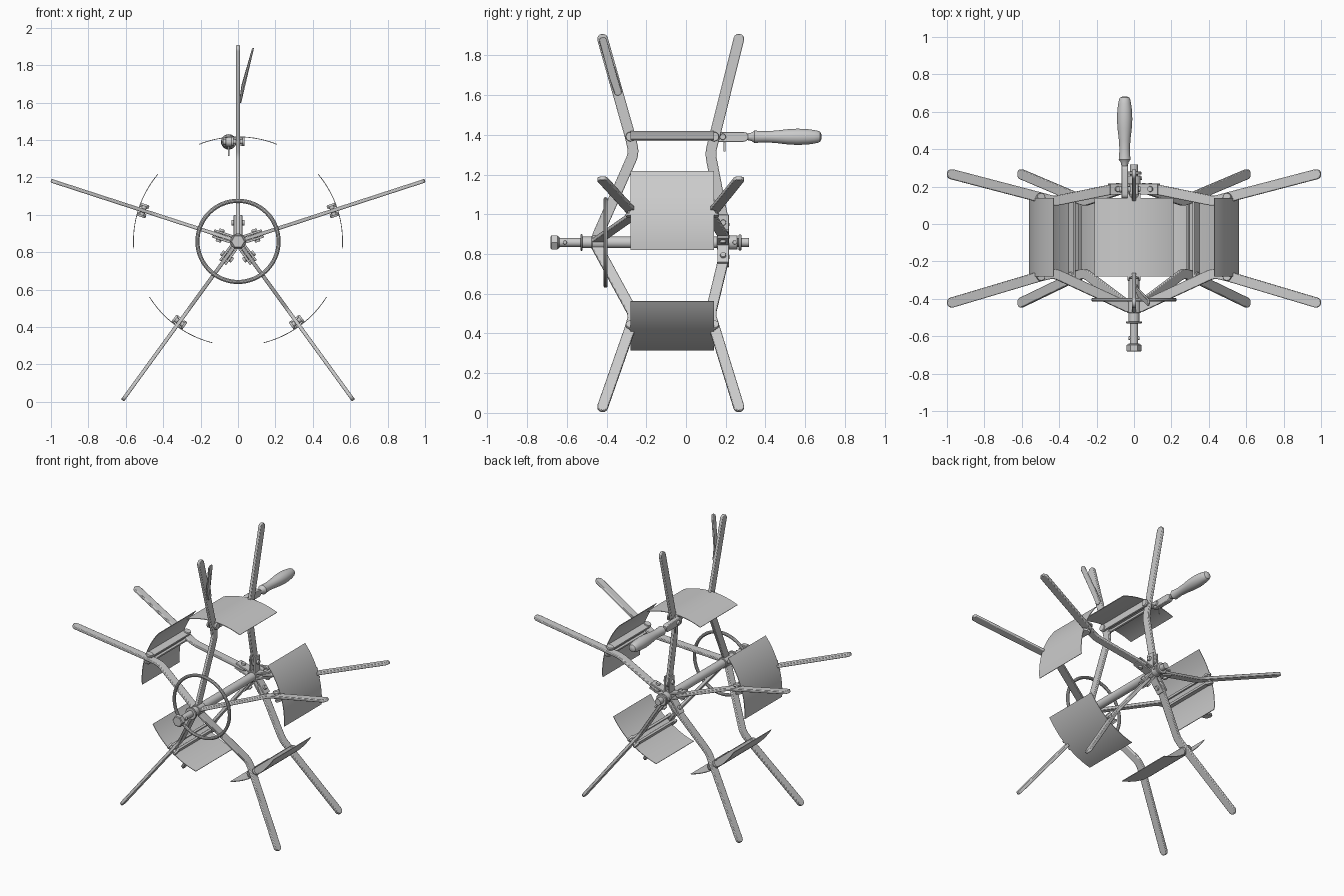
import bpy, bmesh, math
from mathutils import Matrix, Vector

if "Cube" in bpy.data.objects:
    bpy.data.objects.remove(bpy.data.objects["Cube"])

CENTRE = Matrix.Translation((0, 0, 0.858))


def spoke(k):
    return CENTRE @ Matrix.Rotation(math.radians(72 * k), 4, 'Y')


def finish(bm, name, mat, bevel=0.0, smooth=True):
    bmesh.ops.recalc_face_normals(bm, faces=bm.faces)
    me = bpy.data.meshes.new(name)
    bm.to_mesh(me)
    bm.free()
    ob = bpy.data.objects.new(name, me)
    bpy.context.collection.objects.link(ob)
    ob.matrix_world = mat
    if bevel:
        m = ob.modifiers.new("edge", 'BEVEL')
        m.width, m.segments, m.limit_method = bevel, 2, 'ANGLE'
    if smooth:
        bpy.ops.object.select_all(action='DESELECT')
        ob.select_set(True)
        bpy.context.view_layer.objects.active = ob
        bpy.ops.object.shade_smooth_by_angle(angle=math.radians(35))
    return ob


def box(name, mat, lo, hi, bevel=0.003):
    bm = bmesh.new()
    bmesh.ops.create_cube(bm, size=1)
    for v in bm.verts:
        v.co = Vector([(a + b) / 2 + c * (b - a) for a, b, c in zip(lo, hi, v.co)])
    return finish(bm, name, mat, bevel, False)


def lathe(name, mat, profile, n=32):
    """Revolve (y, radius) points around the y axis."""
    bm = bmesh.new()
    rings = [[bm.verts.new((r * math.cos(2 * math.pi * i / n), y, r * math.sin(2 * math.pi * i / n)))
              for i in range(n)] for y, r in profile]
    for a, b in zip(rings, rings[1:]):
        for i in range(n):
            bm.faces.new((a[i], a[(i + 1) % n], b[(i + 1) % n], b[i]))
    bm.faces.new(rings[0])
    bm.faces.new(rings[-1])
    return finish(bm, name, mat)


def pin(name, mat, y, z, half, r, n=20):
    """Bolt lying across the spoke, along local x, with two heads."""
    turn = Matrix.Translation((0, y, z)) @ Matrix.Rotation(math.pi / 2, 4, 'Z')
    prof = [(-half, r * 0.9), (-half + .004, r), (-half + .012, r), (-half + .012, r * .55),
            (half - .012, r * .55), (half - .012, r), (half - .004, r), (half, r * 0.9)]
    return lathe(name, mat @ turn, prof, n)


def soften(pts, d=0.05, n=6):
    """Round the inner corners of a polyline."""
    pts = [Vector(p) for p in pts]
    out = [pts[0]]
    for a, b, c in zip(pts, pts[1:], pts[2:]):
        p, q = b + (a - b).normalized() * d, b + (c - b).normalized() * d
        for i in range(n + 1):
            t = i / n
            out.append(p * (1 - t) ** 2 + b * 2 * t * (1 - t) + q * t * t)
    return out + [pts[-1]]


def flat_bar(name, mat, pts, width, thick, shear=None):
    """Flat bar with round ends, following (y, z) points, thin in x."""
    h = width / 2
    dirs = [(pts[min(i + 1, len(pts) - 1)] - pts[max(i - 1, 0)]).normalized() for i in range(len(pts))]
    left = [p + Vector((-d.y, d.x)) * h for p, d in zip(pts, dirs)]
    right = [p - Vector((-d.y, d.x)) * h for p, d in zip(pts, dirs)]

    def cap(p, d):
        n = Vector((-d.y, d.x))
        return [p + (n * math.cos(a) + d * math.sin(a)) * h for a in [math.pi * i / 8 for i in range(1, 8)]]
    outline = left + cap(pts[-1], dirs[-1]) + right[::-1] + cap(pts[0], -dirs[0])
    bm = bmesh.new()
    face = bm.faces.new([bm.verts.new((-thick / 2, p.x, p.y)) for p in outline])
    ext = bmesh.ops.extrude_face_region(bm, geom=[face])
    bmesh.ops.translate(bm, verts=[g for g in ext['geom'] if isinstance(g, bmesh.types.BMVert)], vec=(thick, 0, 0))
    if shear:
        for v in bm.verts:
            v.co.x += shear(v.co.z)
    return finish(bm, name, mat, 0.004)


def blade(name, mat, r=0.561, half=22, y0=-0.28, y1=0.14, t=0.004, n=20):
    bm = bmesh.new()
    rows = []
    for i in range(n + 1):
        a = math.radians(-half + 2 * half * i / n)
        rows.append([bm.verts.new((q * math.sin(a), y, q * math.cos(a)))
                     for q, y in ((r, y0), (r, y1), (r - t, y1), (r - t, y0))])
    for a, b in zip(rows, rows[1:]):
        for i in range(4):
            bm.faces.new((a[i], a[(i + 1) % 4], b[(i + 1) % 4], b[i]))
    bm.faces.new(rows[0])
    bm.faces.new(rows[-1])
    return finish(bm, name, mat)


front_path = soften([(-0.445, 0.035), (-0.262, 0.45), (-0.28, 0.53), (-0.42, 1.024)], 0.035)
back_path = soften([(0.192, 0.09), (0.122, 0.45), (0.143, 0.53), (0.266, 1.024)], 0.035)

for k in range(5):
    m = spoke(k)
    # front and back arms
    flat_bar(f"front_arm_{k}", m, front_path, 0.054, 0.02)
    flat_bar(f"back_arm_{k}", m, back_path, 0.054, 0.02)
    # curved blade and the cross tie beneath it
    blade(f"blade_{k}", m)
    for s in (-1, 1):
        box(f"tie_side_{k}", m, (s * 0.022 - 0.008, -0.285, 0.51), (s * 0.022 + 0.008, 0.15, 0.557))
    box(f"tie_web_{k}", m, (-0.03, -0.25, 0.525), (0.03, 0.115, 0.54))
    for y in (-0.28, 0.143):
        pin(f"tie_bolt_{k}", m, y, 0.533, 0.036, 0.024)
    # hub bracket clamping the back arm
    for s in (-1, 1):
        box(f"hub_bracket_{k}", m, (s * 0.017 - 0.006, 0.158, 0.025), (s * 0.017 + 0.006, 0.216, 0.14))
    pin(f"hub_bolt_{k}", m, 0.187, 0.10, 0.036, 0.015)

# main shaft with collars, washers and end nut
lathe("shaft", CENTRE, [(-0.65, 0.022), (-0.53, 0.022), (-0.53, 0.029), (0.22, 0.029), (0.22, 0.022),
                        (0.318, 0.022)])
lathe("end_nut", CENTRE, [(-0.682, 0.034), (-0.678, 0.04), (-0.648, 0.04), (-0.644, 0.034)], 6)
for y, r, w in ((-0.526, 0.042, 0.006), (-0.44, 0.036, 0.035), (-0.65, 0.03, 0.012),
                (0.235, 0.036, 0.025), (0.187, 0.038, 0.03), (0.272, 0.04, 0.008)):
    lathe("shaft_collar", CENTRE, [(y - w, r - .003), (y - w + .003, r), (y + w - .003, r), (y + w, r - .003)])
pin("shaft_pin", CENTRE, -0.61, 0, 0.03, 0.01)
pin("shaft_pin", CENTRE, 0.245, 0, 0.042, 0.01)

# front ring
bm = bmesh.new()
circ = [[bm.verts.new(((0.217 + 0.011 * math.cos(b)) * math.cos(a), -0.405 + 0.011 * math.sin(b),
                       (0.217 + 0.011 * math.cos(b)) * math.sin(a)))
         for b in [2 * math.pi * j / 10 for j in range(10)]] for a in [2 * math.pi * i / 64 for i in range(64)]]
for i in range(64):
    for j in range(10):
        bm.faces.new((circ[i][j], circ[(i + 1) % 64][j], circ[(i + 1) % 64][(j + 1) % 10], circ[i][(j + 1) % 10]))
finish(bm, "front_ring", CENTRE)

# crank handle: flat shank, turned grip and hanging pin
grip = Matrix.Translation((-0.05, 0, 1.39))
flat_bar("handle_shank", grip, [Vector((0.16, 0)), Vector((0.2, 0)), Vector((0.29, 0))], 0.05, 0.034)
lathe("handle_grip", grip, [(0.30, 0.012), (0.315, 0.018), (0.33, 0.021), (0.345, 0.032), (0.36, 0.03),
                            (0.40, 0.028), (0.45, 0.031), (0.51, 0.038), (0.56, 0.041), (0.61, 0.039),
                            (0.645, 0.034), (0.665, 0.03), (0.675, 0.025), (0.682, 0.012)])
box("handle_pin", grip, (-0.004, 0.19, -0.075), (0.004, 0.198, 0), 0)
pin("handle_bolt", grip, 0.185, 0, 0.03, 0.016)

# bent finger fixed to the upright front arm
finger = [Vector(p) for p in ((-0.343, 0.76), (-0.365, 0.83), (-0.418, 1.015))]
flat_bar("bent_finger", CENTRE, finger, 0.04, 0.01,
         lambda z: 0.013 + max(0, z - 0.80) * 0.29)
